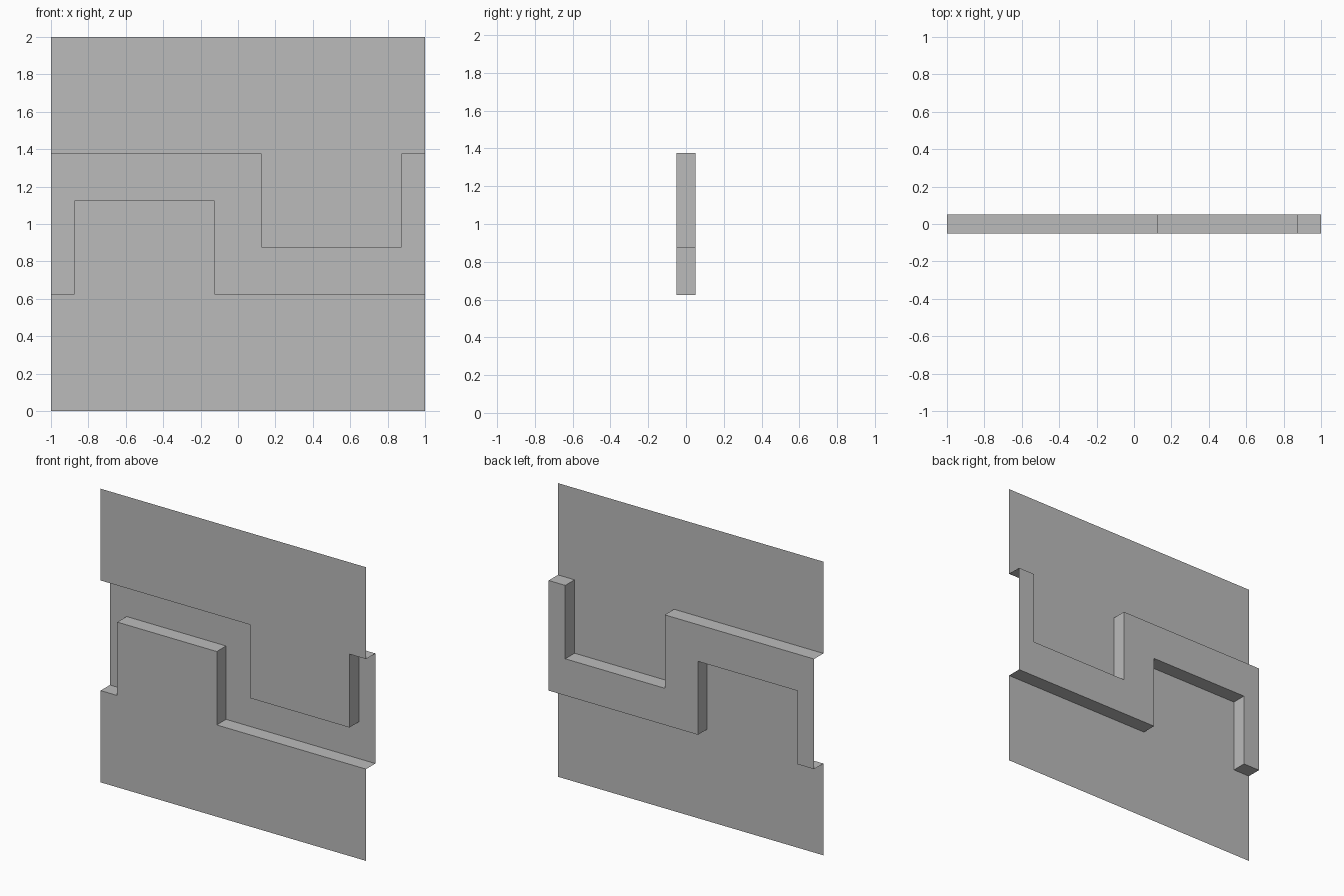
import bpy

# Remove the default cube only
cube = bpy.data.objects.get("Cube")
if cube:
    bpy.data.objects.remove(cube, do_unlink=True)

FRONT, BACK = -0.05, 0.05
HEIGHT = 2.0

grey = bpy.data.materials.new("plain grey")
grey.use_nodes = True
colour = (0.5, 0.5, 0.5, 1.0)
grey.diffuse_color = colour
grey.node_tree.nodes["Principled BSDF"].inputs["Base Color"].default_value = colour


def make_object(name, verts, faces):
    mesh = bpy.data.meshes.new(name)
    mesh.from_pydata(verts, [], faces)
    mesh.materials.append(grey)
    mesh.update()
    obj = bpy.data.objects.new(name, mesh)
    bpy.context.collection.objects.link(obj)
    return obj


def sheet(name, outline, y):
    """Flat thin sheet facing the front, from an anticlockwise (x, z) outline."""
    make_object(name, [(x, y, z) for x, z in outline], [range(len(outline))])


def step_wall(name, path):
    """Strip that joins the front and back planes along a path."""
    n = len(path)
    verts = [(x, y, z) for y in (FRONT, BACK) for x, z in path]
    make_object(name, verts, [(i, i + n, i + n + 1, i + 1) for i in range(n - 1)])


def half_turn(path):
    """Turn a path by 180 degrees about the middle of the model."""
    return [(-x, HEIGHT - z) for x, z in path]


# Stepped edge under the upper panel, left to right; the lower one is its half turn
upper_edge = [(-1, 1.375), (0.125, 1.375), (0.125, 0.875),
              (0.875, 0.875), (0.875, 1.375), (1, 1.375)]
lower_edge = half_turn(upper_edge)  # runs right to left

# Front panels
upper_outline = upper_edge + [(1, HEIGHT), (-1, HEIGHT)]
sheet("upper_panel", upper_outline, FRONT)
sheet("lower_panel", half_turn(upper_outline), FRONT)

# Recessed band between the panels
sheet("middle_band", lower_edge[::-1] + upper_edge[::-1], BACK)

# Walls along both stepped edges
step_wall("upper_step", upper_edge)
step_wall("lower_step", lower_edge)
